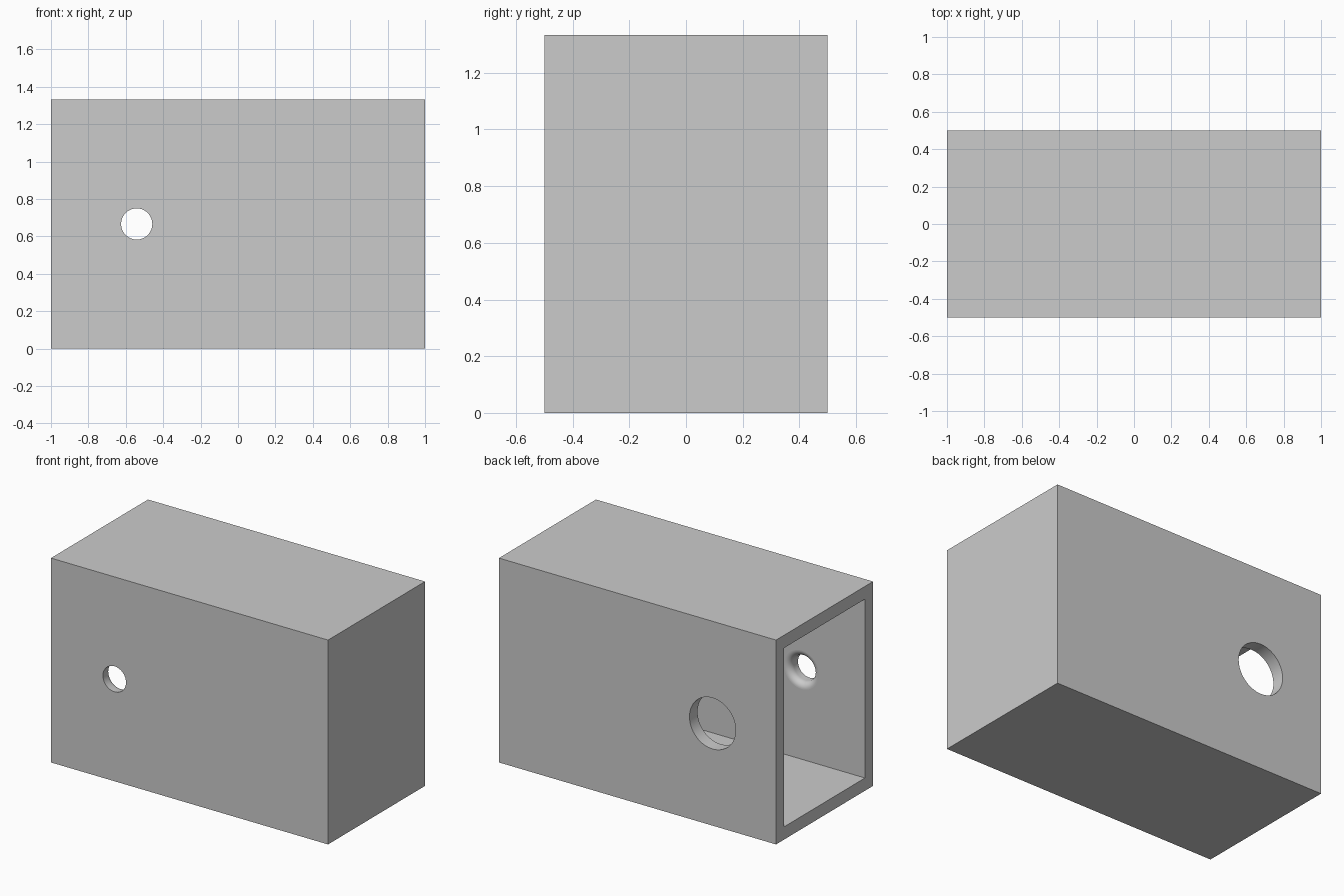
import bpy
import bmesh
from math import cos, sin, pi
from mathutils import Vector, Matrix

default = bpy.data.objects.get("Cube")
if default:
    bpy.data.objects.remove(default, do_unlink=True)

U = 1 / 12                      # wall thickness, the base module
LENGTH, DEPTH, HEIGHT = 24 * U, 12 * U, 16 * U
HOLE_X, HOLE_Z = -6.5 * U, HEIGHT / 2
SEGMENTS = 64

# Single grey material
grey = bpy.data.materials.new("light grey")
grey.use_nodes = True
colour = (0.6, 0.6, 0.6, 1)
grey.diffuse_color = colour
grey.node_tree.nodes["Principled BSDF"].inputs["Base Color"].default_value = colour


def make_object(name, bm):
    bmesh.ops.recalc_face_normals(bm, faces=bm.faces)
    mesh = bpy.data.meshes.new(name)
    bm.to_mesh(mesh)
    bm.free()
    mesh.materials.append(grey)
    obj = bpy.data.objects.new(name, mesh)
    bpy.context.collection.objects.link(obj)
    return obj


def box(name, low, high):
    low, high = Vector(low), Vector(high)
    bm = bmesh.new()
    place = Matrix.Translation((low + high) / 2) @ Matrix.Diagonal((*(high - low), 1))
    bmesh.ops.create_cube(bm, size=1, matrix=place)
    return make_object(name, bm)


def turned(name, profile):
    """Closed solid turned about the hole axis from (radius, y) points."""
    bm = bmesh.new()
    rings = []
    for r, y in profile:
        angles = [2 * pi * i / SEGMENTS for i in range(SEGMENTS)]
        rings.append([bm.verts.new((HOLE_X + r * cos(a), y, HOLE_Z + r * sin(a)))
                      for a in angles])
    for a, b in zip(rings, rings[1:]):
        for i in range(SEGMENTS):
            j = (i + 1) % SEGMENTS
            bm.faces.new((a[i], a[j], b[j], b[i]))
    bm.faces.new(rings[0])
    bm.faces.new(rings[-1])
    return make_object(name, bm)


# Outer block, hollowed from its open end
housing = box("housing", (-LENGTH / 2, -DEPTH / 2, 0), (LENGTH / 2, DEPTH / 2, HEIGHT))
cavity = box("cavity_cutter", (-LENGTH / 2 - U, -DEPTH / 2 + U, U),
             (LENGTH / 2 - U, DEPTH / 2 - U, HEIGHT - U))

# Small front hole, rounded over where it meets the inner wall
fillet = U / 2
inner = -DEPTH / 2 + U
profile = [(U, -DEPTH / 2 - U)]
for k in range(11):
    t = k / 10 * pi / 2
    profile.append((U + fillet * (1 - cos(t)), inner - fillet + fillet * sin(t)))
profile.append((U + fillet, inner + U))
front_hole = turned("front_hole_cutter", profile)

# Plain back hole, twice as wide
back_hole = turned("back_hole_cutter", [(2 * U, DEPTH / 2 - 2 * U), (2 * U, DEPTH / 2 + U)])

cutters = [cavity, front_hole, back_hole]
for cutter in cutters:
    cutter.hide_render = True
    mod = housing.modifiers.new(cutter.name, "BOOLEAN")
    mod.operation = "DIFFERENCE"
    mod.solver = "EXACT"
    mod.object = cutter

bpy.ops.object.select_all(action="DESELECT")
housing.select_set(True)
bpy.context.view_layer.objects.active = housing
for mod in list(housing.modifiers):
    bpy.ops.object.modifier_apply(modifier=mod.name)
for cutter in cutters:
    bpy.data.objects.remove(cutter, do_unlink=True)

# Smooth hole surfaces, flat walls
bpy.ops.object.shade_smooth_by_angle(angle=pi / 6)
for face in housing.data.polygons:
    if face.area > 0.02:
        face.use_smooth = False
